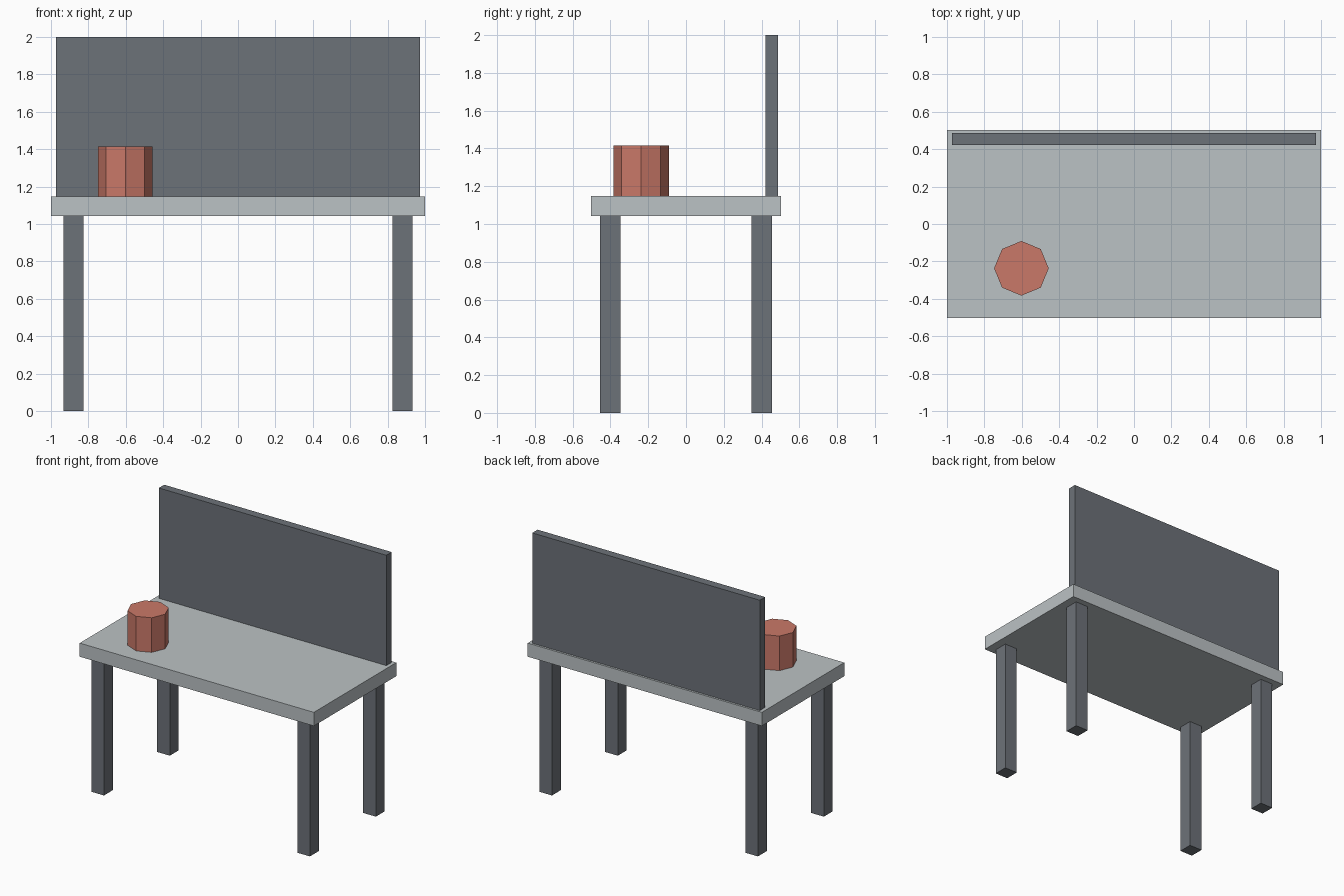
import bpy
import math

if "Cube" in bpy.data.objects:
    bpy.data.objects.remove(bpy.data.objects["Cube"])


def material(name, rgb):
    m = bpy.data.materials.new(name)
    m.diffuse_color = (*rgb, 1.0)
    m.use_nodes = True
    m.node_tree.nodes["Principled BSDF"].inputs["Base Color"].default_value = m.diffuse_color
    return m


light_grey = material("light grey", (0.50, 0.54, 0.555))
dark_grey = material("dark grey", (0.152, 0.168, 0.19))
clay_red = material("clay red", (0.59, 0.19, 0.14))


def box(name, lo, hi, mat):
    """Axis-aligned box between two corners."""
    bpy.ops.mesh.primitive_cube_add(size=1)
    ob = bpy.context.object
    ob.name = name
    for v in ob.data.vertices:
        v.co = [(a + b) / 2 + c * (b - a) for a, b, c in zip(lo, hi, v.co)]
    ob.data.materials.append(mat)
    return ob


BOTTOM, TOP = 1.043, 1.148

# Desk top and upright back panel
box("desk_top", (-1, -0.503, BOTTOM), (1, 0.503, TOP), light_grey)
box("back_panel", (-0.972, 0.422, TOP), (0.972, 0.487, 2.0), dark_grey)

# Four square legs
h = 0.054
for sx, side in ((-1, "left"), (1, "right")):
    for sy, end in ((-1, "front"), (1, "back")):
        x, y = sx * 0.88, sy * 0.402
        box(f"{end}_{side}_leg", (x - h, y - h, 0), (x + h, y + h, BOTTOM), dark_grey)

# Eight-sided pot, corners on the axes
POT_TOP = 1.415
bpy.ops.mesh.primitive_cylinder_add(
    vertices=8, radius=0.146, depth=POT_TOP - TOP,
    location=(-0.602, -0.237, (POT_TOP + TOP) / 2))
pot = bpy.context.object
pot.name = "pot"
pot.data.materials.append(clay_red)
